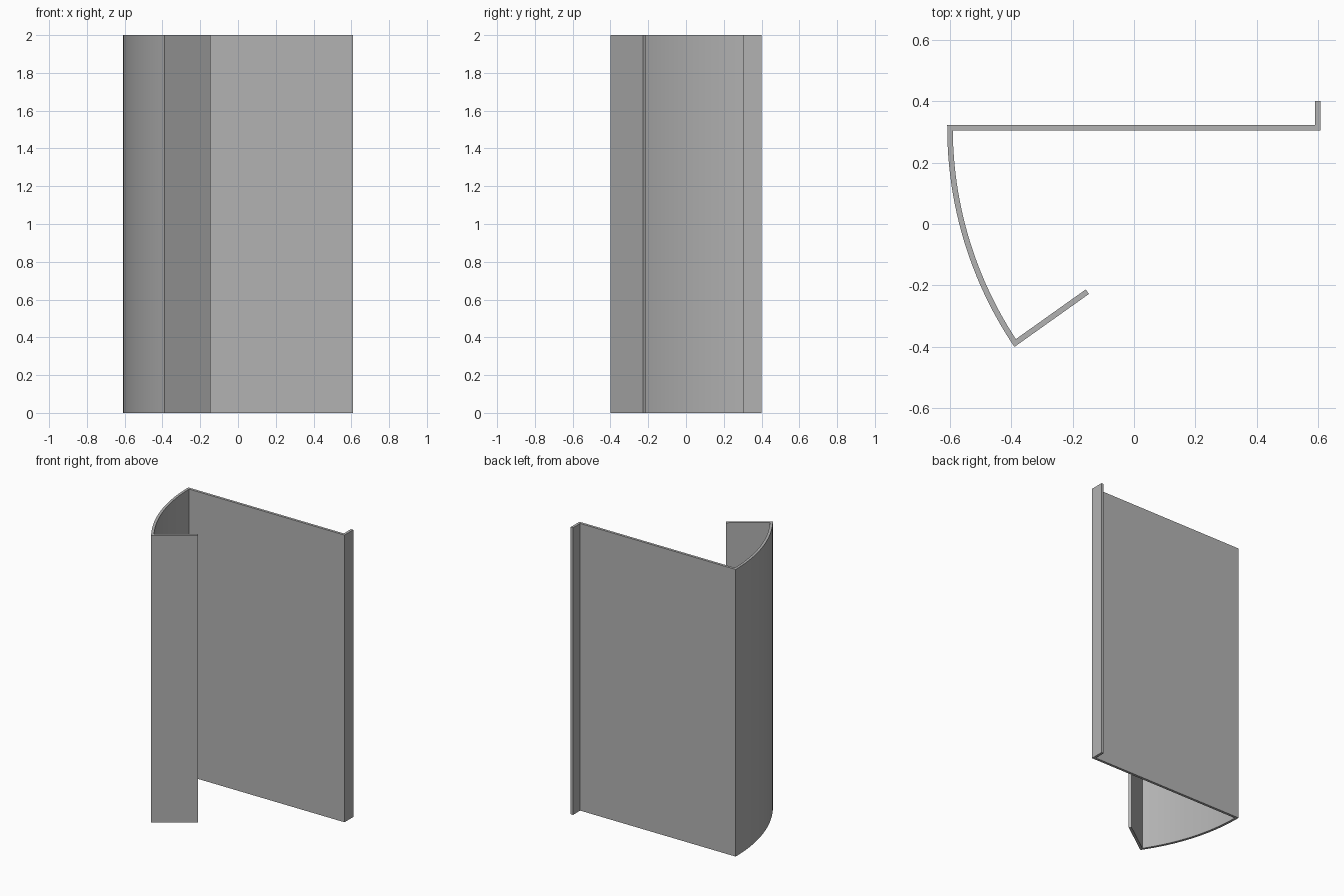
import bpy, bmesh, math
from mathutils import Vector

if "Cube" in bpy.data.objects:
    bpy.data.objects.remove(bpy.data.objects["Cube"])

HEIGHT, HALF = 2.0, 0.009

metal = bpy.data.materials.new("plain grey metal")
metal.use_nodes = True
grey = (0.45, 0.45, 0.45, 1)
metal.diffuse_color = grey
metal.node_tree.nodes["Principled BSDF"].inputs["Base Color"].default_value = grey

# Centre line: back lip, flat panel, curved side, return flange
left, back = -0.599, 0.313
corner = Vector((-0.387, -0.3875))
dx, dy = corner.x - left, back - corner.y
radius = (dx * dx + dy * dy) / (2 * dx)
sweep = math.asin(dy / radius)
STEPS = 24
path = [Vector((0.599, 0.40)), Vector((0.599, back))]
for i in range(STEPS + 1):
    a = sweep * i / STEPS
    path.append(Vector((left + radius * (1 - math.cos(a)), back - radius * math.sin(a))))
path.append(Vector((-0.152, -0.2205)))


def offset(points, d):
    """Shift an open polyline sideways with mitred corners."""
    normals = []
    for p, q in zip(points, points[1:]):
        t = (q - p).normalized()
        normals.append(Vector((-t.y, t.x)))
    out = []
    for i, p in enumerate(points):
        n0, n1 = normals[max(i - 1, 0)], normals[min(i, len(normals) - 1)]
        out.append(p + (n0 + n1) * d / (1 + n0.dot(n1)))
    return out


# Folded sheet: cross-section strip of quads pulled up to full height
bm = bmesh.new()
sides = [[bm.verts.new((p.x, p.y, 0)) for p in offset(path, d)] for d in (HALF, -HALF)]
a, b = sides
base = [bm.faces.new((a[i], b[i], b[i + 1], a[i + 1])) for i in range(len(path) - 1)]
top = bmesh.ops.extrude_face_region(bm, geom=base, use_keep_orig=True)["geom"]
bmesh.ops.translate(bm, vec=(0, 0, HEIGHT), verts=[v for v in top if isinstance(v, bmesh.types.BMVert)])
bmesh.ops.recalc_face_normals(bm, faces=bm.faces[:])
mesh = bpy.data.meshes.new("folded_sheet_panel")
bm.to_mesh(mesh)
bm.free()
mesh.materials.append(metal)
panel = bpy.data.objects.new("folded_sheet_panel", mesh)
bpy.context.collection.objects.link(panel)

# Smooth curve, sharp folds
bpy.ops.object.select_all(action="DESELECT")
panel.select_set(True)
bpy.context.view_layer.objects.active = panel
bpy.ops.object.shade_smooth_by_angle(angle=math.radians(30))
